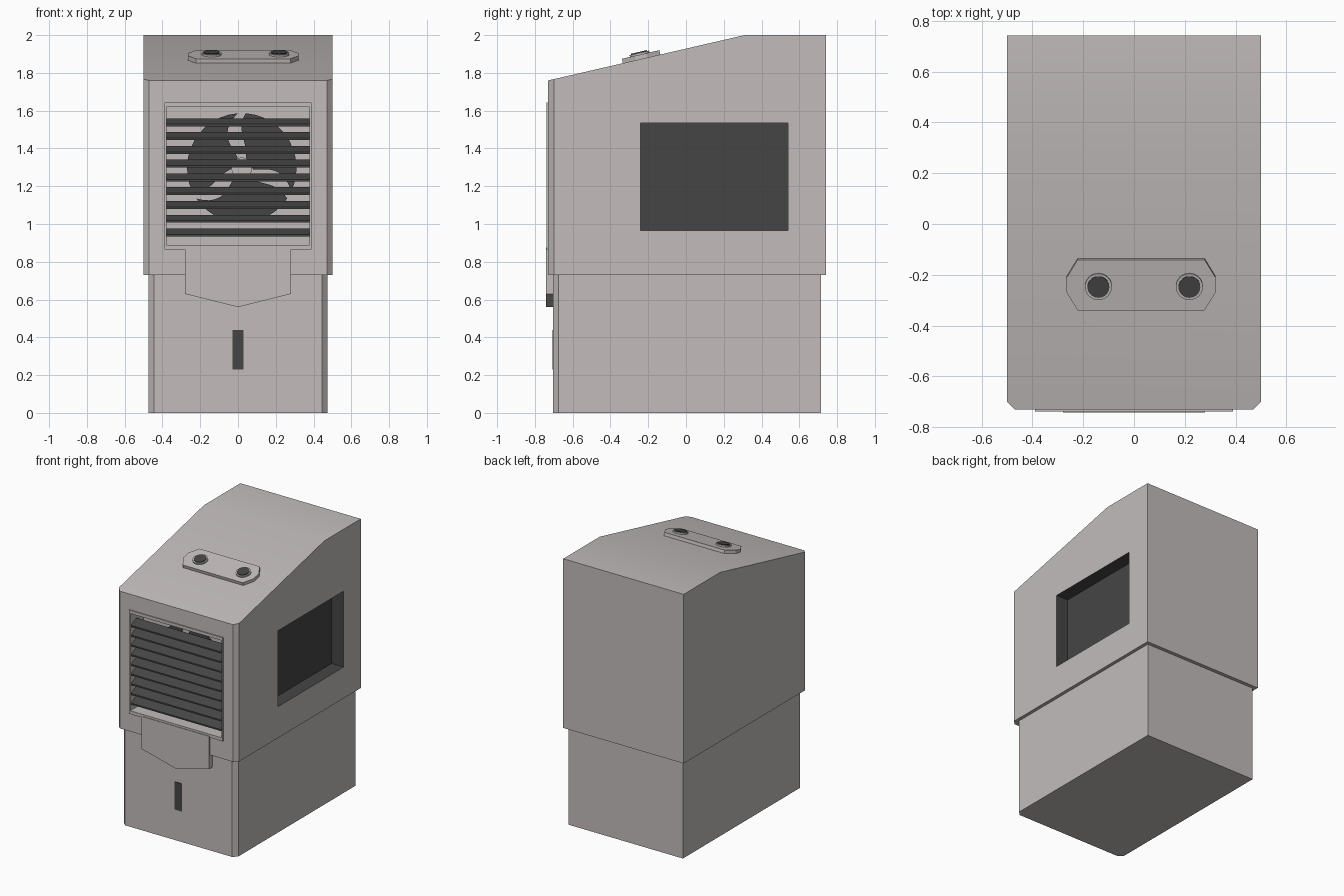
import bpy, bmesh, math
from mathutils import Matrix

cube = bpy.data.objects.get("Cube")
if cube:
    bpy.data.objects.remove(cube, do_unlink=True)


def material(name, rgb):
    m = bpy.data.materials.new(name)
    m.use_nodes = True
    m.diffuse_color = (*rgb, 1)
    m.node_tree.nodes["Principled BSDF"].inputs["Base Color"].default_value = (*rgb, 1)
    return m


SHELL = material("warm grey plastic", (0.54, 0.505, 0.50))
DARK = material("charcoal", (0.06, 0.06, 0.06))

# Place profile coordinates (u, v) and extrusion depth w along an axis
AXES = {"x": lambda u, v, w: (w, u, v),
        "y": lambda u, v, w: (u, w, v),
        "z": lambda u, v, w: (u, v, w)}


def prism(name, pts, lo, hi, axis, mat):
    bm = bmesh.new()
    place = AXES[axis]
    a = [bm.verts.new(place(u, v, lo)) for u, v in pts]
    b = [bm.verts.new(place(u, v, hi)) for u, v in pts]
    bm.faces.new(a)
    bm.faces.new(b[::-1])
    for i in range(len(pts)):
        j = (i + 1) % len(pts)
        bm.faces.new((a[i], b[i], b[j], a[j]))
    bmesh.ops.recalc_face_normals(bm, faces=bm.faces)
    me = bpy.data.meshes.new(name)
    bm.to_mesh(me)
    bm.free()
    me.materials.append(mat)
    ob = bpy.data.objects.new(name, me)
    bpy.context.collection.objects.link(ob)
    return ob


def rect(u0, u1, v0, v1):
    return [(u0, v0), (u1, v0), (u1, v1), (u0, v1)]


def circle(r, n=32, cu=0, cv=0):
    return [(cu + r * math.cos(math.tau * i / n), cv + r * math.sin(math.tau * i / n))
            for i in range(n)]


def activate(ob):
    bpy.ops.object.select_all(action="DESELECT")
    ob.select_set(True)
    bpy.context.view_layer.objects.active = ob


def cut(ob, cutter):
    mod = ob.modifiers.new("cut", "BOOLEAN")
    mod.operation = "DIFFERENCE"
    mod.solver = "EXACT"
    mod.object = cutter
    activate(ob)
    bpy.ops.object.modifier_apply(modifier=mod.name)


def chamfer_front(ob, front, size):
    bm = bmesh.new()
    bm.from_mesh(ob.data)
    edges = [e for e in bm.edges
             if all(abs(v.co.y - front) < 1e-4 for v in e.verts)
             and abs(e.verts[0].co.x - e.verts[1].co.x) < 1e-4]
    bmesh.ops.bevel(bm, geom=edges, offset=size, segments=1, affect="EDGES")
    bm.to_mesh(ob.data)
    bm.free()


# Water tank base
base = prism("tank_base", rect(-0.705, 0.715, 0, 0.76), -0.475, 0.475, "x", SHELL)
chamfer_front(base, -0.705, 0.03)

# Upper housing with sloped top
housing = prism("upper_housing",
                [(-0.73, 0.73), (0.742, 0.73), (0.742, 2), (0.31, 2), (-0.73, 1.76)],
                -0.5, 0.5, "x", SHELL)
chamfer_front(housing, -0.73, 0.03)

# Front frame, opened together with the housing
frame = prism("grille_frame", rect(-0.39, 0.39, 0.865, 1.643), -0.738, -0.72, "y", SHELL)
opening = prism("opening_cutter", rect(-0.378, 0.378, 0.89, 1.62), -0.8, -0.58, "y", SHELL)
cut(housing, opening)
cut(frame, opening)

# Side intake recess, dark inside
intake = prism("intake_cutter", rect(-0.24, 0.54, 0.965, 1.535), 0.4, 0.6, "x", SHELL)
cut(housing, intake)
housing.data.materials.append(DARK)
for p in housing.data.polygons:
    c = p.center
    if 0.39 < c.x < 0.495 and abs(c.y - 0.15) < 0.395 and abs(c.z - 1.25) < 0.29:
        p.material_index = 1
for cutter in (opening, intake):
    bpy.data.objects.remove(cutter, do_unlink=True)
activate(housing)
bpy.ops.object.shade_smooth_by_angle(angle=math.radians(30))

# Tilted louvre slats
for i in range(9):
    z = 0.955 + i * 0.0729
    prism(f"slat_{i + 1}",
          [(-0.73, z - 0.021), (-0.665, z + 0.011), (-0.665, z + 0.021), (-0.73, z - 0.01)],
          -0.378, 0.378, "x", DARK)

# Fan: three broad swept blades and a hub
FX, FZ, STEPS = 0.02, 1.297, 10
for k in range(3):
    start = math.radians(90 + 120 * k)
    lead, trail = [], []
    for i in range(STEPS + 1):
        t = i / STEPS
        r = 0.06 + 0.23 * t
        gap = math.radians(22 - 18 * t)
        sweep = math.radians(12) * math.sin(math.pi * t)
        for side, angle in ((lead, start + gap), (trail, start + math.tau / 3 - gap)):
            side.append((FX + r * math.cos(angle + sweep), FZ + r * math.sin(angle + sweep)))
    a0 = start + math.radians(4)
    rim = [(FX + 0.29 * math.cos(a0 + math.radians(112) * i / 12),
            FZ + 0.29 * math.sin(a0 + math.radians(112) * i / 12)) for i in range(1, 12)]
    prism(f"fan_blade_{k + 1}", lead + rim + trail[::-1], -0.61, -0.6, "y", DARK)
prism("fan_hub", circle(0.055, 24, FX, FZ), -0.62, -0.575, "y", SHELL)

# Pointed apron below the grille
prism("front_apron",
      [(-0.28, 0.875), (-0.28, 0.63), (0, 0.56), (0.28, 0.63), (0.28, 0.875)],
      -0.742, -0.69, "y", SHELL)

# Water level window
prism("level_window", rect(-0.03, 0.03, 0.23, 0.44), -0.708, -0.702, "y", DARK)

# Control panel and knobs lying on the slope
tilt = Matrix.Translation((0.028, -0.235, 1.874)) @ Matrix.Rotation(math.atan2(0.24, 1.04), 4, "X")
quarter = [(0.293, 0.03), (0.25, 0.102)]
outline = (quarter + [(-u, v) for u, v in quarter[::-1]]
           + [(-u, -v) for u, v in quarter] + [(u, -v) for u, v in quarter[::-1]])
panel = prism("control_panel", outline, -0.01, 0.024, "z", SHELL)
panel.matrix_world = tilt
for side, x in (("right", -0.168), ("left", 0.19)):
    for name, r, lo, hi, mat in (("knob_ring", 0.053, 0.02, 0.034, SHELL),
                                 ("knob_cap", 0.043, 0.03, 0.039, DARK)):
        knob = prism(f"{side}_{name}", circle(r), lo, hi, "z", mat)
        knob.matrix_world = tilt @ Matrix.Translation((x, -0.005, 0))
        activate(knob)
        bpy.ops.object.shade_smooth_by_angle(angle=math.radians(30))
